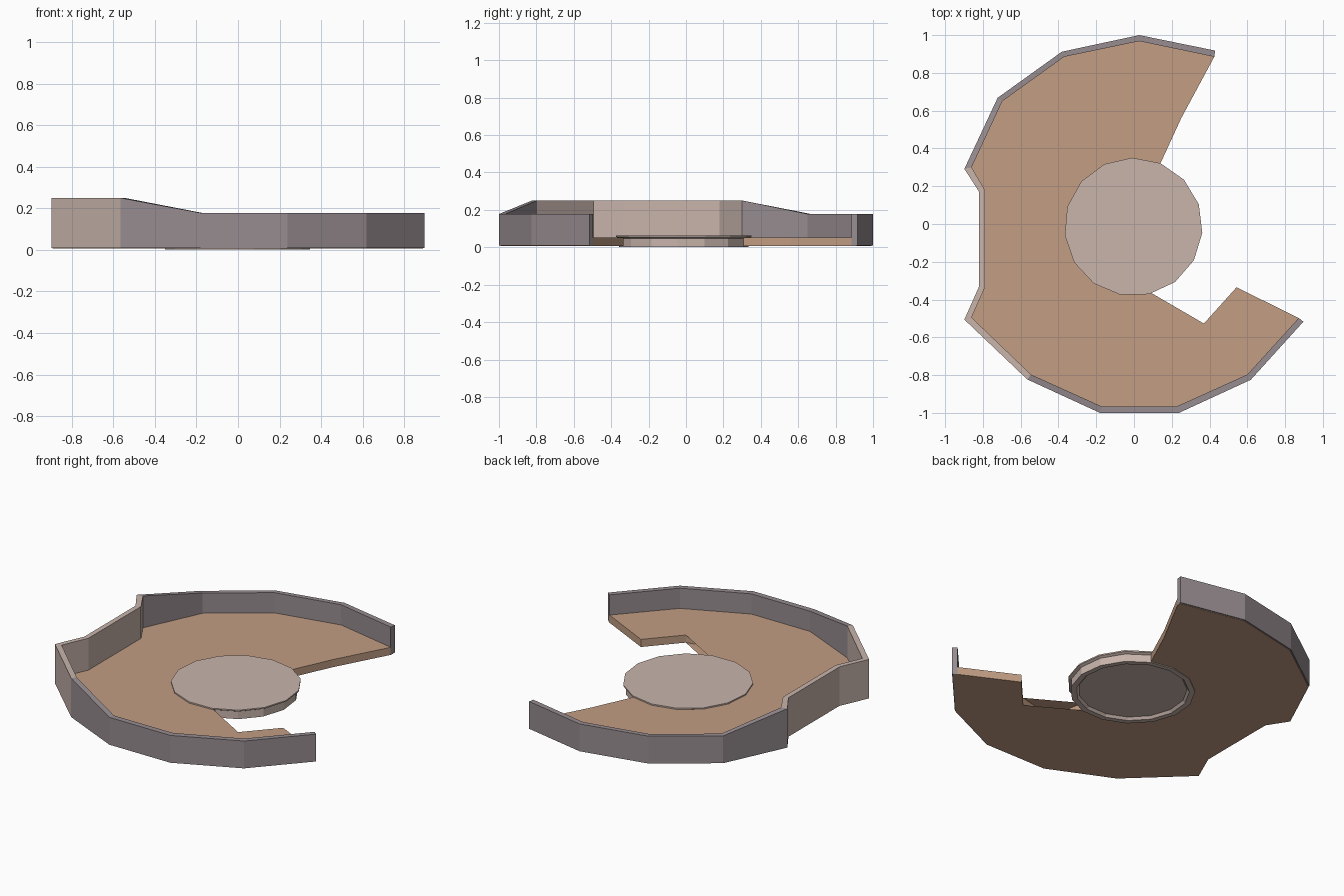
import bpy, bmesh
from math import cos, sin, radians

if "Cube" in bpy.data.objects:
    bpy.data.objects.remove(bpy.data.objects["Cube"])


def material(name, rgb):
    m = bpy.data.materials.new(name)
    m.diffuse_color = (*rgb, 1)
    m.use_nodes = True
    m.node_tree.nodes["Principled BSDF"].inputs["Base Color"].default_value = m.diffuse_color
    return m


TAN = material("tan", (0.54, 0.34, 0.23))
PALE = material("pale_pink", (0.58, 0.46, 0.41))
MAUVE = material("mauve_grey", (0.31, 0.265, 0.28))


def add_object(name, bm, *mats):
    bmesh.ops.recalc_face_normals(bm, faces=bm.faces)
    mesh = bpy.data.meshes.new(name)
    bm.to_mesh(mesh)
    bm.free()
    for m in mats:
        mesh.materials.append(m)
    ob = bpy.data.objects.new(name, mesh)
    bpy.context.collection.objects.link(ob)
    return ob


def bridge(bm, a, b, closed=True):
    n = len(a)
    return [bm.faces.new((a[i], a[(i + 1) % n], b[(i + 1) % n], b[i]))
            for i in range(n if closed else n - 1)]


# Plan of the wall, from the back right end round the left to the front right end
outer = [(.43, .918), (.028, 1), (-.382, .912), (-.722, .668), (-.898, .292),
         (-.82, .17), (-.82, -.33), (-.898, -.506), (-.565, -.823),
         (-.18, -1), (.238, -1), (.618, -.825), (.897, -.517)]
inner = [(.425, .885), (.028, .968), (-.37, .885), (-.697, .65), (-.86, .30),
         (-.789, .18), (-.789, -.335), (-.86, -.495), (-.545, -.797),
         (-.173, -.965), (.228, -.965), (.60, -.797), (.872, -.498)]
LOW, HIGH = .178, .25
tops = [HIGH if 4 <= i <= 8 else LOW for i in range(len(outer))]


# Perimeter wall: the raised left stretch is pale, the rest mauve
bm = bmesh.new()
sections = []
for o, i, h in zip(outer, inner, tops):
    sections.append([bm.verts.new(p) for p in
                     ((*o, .009), (*o, h), (*i, h), (*i, .009))])
for k in range(len(sections) - 1):
    for f in bridge(bm, sections[k], sections[k + 1]):
        f.material_index = 1 if 4 <= k <= 7 else 0
bm.faces.new(sections[0])
bm.faces.new(sections[-1])
add_object("perimeter_wall", bm, MAUVE, PALE)


# Floor: crescent plate curving round the central disc
CX, CY, SIDES = -.003, -.015, 15


def disc_point(k, r):
    a = radians(91 + 360 / SIDES * k)
    return CX + r * cos(a), CY + r * sin(a)


plan = [(x * .993, y * .993) for x, y in outer]
plan += [(.872, -.498), (.543, -.335), (.37, -.527), (.12, -.587)]
plan += [disc_point(k, .35) for k in range(8, -2, -1)]
plan += [(.25, .56), (.425, .885)]
bm = bmesh.new()
bottom = [bm.verts.new((x, y, .006)) for x, y in plan]
top = [bm.verts.new((x, y, .053)) for x, y in plan]
bridge(bm, bottom, top)
caps = [bm.faces.new(bottom), bm.faces.new(top)]
bmesh.ops.triangulate(bm, faces=caps)
add_object("floor_plate", bm, TAN)


# Central disc: overhanging cap, straight body, shallow recess underneath
profile = [(.366, .064), (.366, .056), (.35, .048), (.35, .001),
           (.318, .001), (.305, .016)]
bm = bmesh.new()
rings = [[bm.verts.new((*disc_point(k, r), z)) for k in range(SIDES)]
         for r, z in profile]
for a, b in zip(rings, rings[1:]):
    bridge(bm, a, b)
bm.faces.new(rings[0])
bm.faces.new(rings[-1])
add_object("central_disc", bm, PALE)
